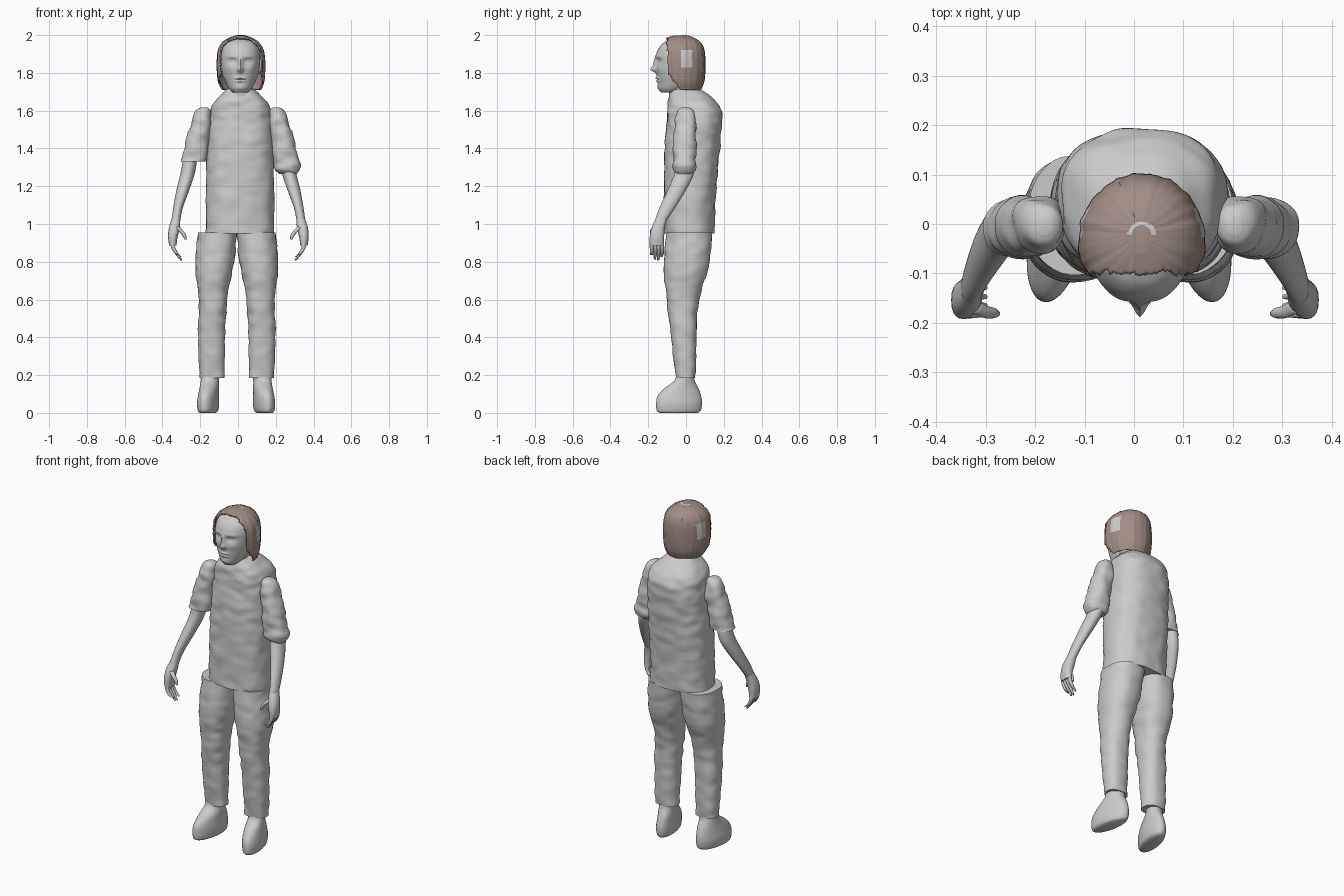
import bpy, bmesh, math
from mathutils import Vector, noise

cube = bpy.data.objects.get("Cube")
if cube:
    bpy.data.objects.remove(cube, do_unlink=True)


def material(name, rgb):
    m = bpy.data.materials.new(name)
    m.use_nodes = True
    m.diffuse_color = (*rgb, 1)
    bsdf = next(n for n in m.node_tree.nodes if n.type == 'BSDF_PRINCIPLED')
    bsdf.inputs["Base Color"].default_value = (*rgb, 1)
    return m


GREY = material("plain_grey", (0.6, 0.6, 0.6))
BROWN = material("hair_brown", (0.36, 0.27, 0.235))


def resample(rings, steps):
    """Catmull-Rom curve through the rings."""
    out = []
    for i in range(len(rings) - 1):
        a, b, c, d = (rings[max(0, min(len(rings) - 1, i + k))] for k in (-1, 0, 1, 2))
        for s in range(steps):
            t = s / steps
            out.append([0.5 * (2 * q + (r - p) * t + (2 * p - 5 * q + 4 * r - w) * t * t
                               + (3 * q - p - 3 * r + w) * t ** 3)
                        for p, q, r, w in zip(a, b, c, d)])
    return out + [list(rings[-1])]


def loft(name, rings, mats=(GREY,), n=32, steps=4, power=2.0, side=1, shift=0.0,
         bump=0.0, shape=None, edit=None, sharp=50):
    """Stack of closed rings; each ring is (z, x min, x max, y min, y max)."""
    bm = bmesh.new()
    loops = []
    for z, x0, x1, y0, y1 in resample(rings, steps):
        loop = []
        for k in range(n):
            a = 2 * math.pi * k / n
            c, s = math.cos(a), math.sin(a)
            d = Vector((math.copysign(abs(c) ** (2 / power), c),
                        math.copysign(abs(s) ** (2 / power), s), 0))
            p = Vector(((x0 + x1) / 2 + d.x * (x1 - x0) / 2,
                        (y0 + y1) / 2 + d.y * (y1 - y0) / 2, z))
            if bump:
                p += d * bump * noise.noise(Vector((p.x * 14, p.y * 14, p.z * 24)))
            if shape:
                p = shape(p, a)
            p.x = side * p.x + shift
            loop.append(bm.verts.new(p))
        loops.append(loop)
    for lo, hi in zip(loops, loops[1:]):
        for k in range(n):
            bm.faces.new((lo[k], lo[(k + 1) % n], hi[(k + 1) % n], hi[k]))
    bm.faces.new(loops[0])
    bm.faces.new(loops[-1])
    bmesh.ops.recalc_face_normals(bm, faces=bm.faces)
    if edit:
        edit(bm)
    mesh = bpy.data.meshes.new(name)
    bm.to_mesh(mesh)
    bm.free()
    ob = bpy.data.objects.new(name, mesh)
    bpy.context.collection.objects.link(ob)
    for m in mats:
        mesh.materials.append(m)
    bpy.ops.object.select_all(action='DESELECT')
    ob.select_set(True)
    bpy.context.view_layer.objects.active = ob
    bpy.ops.object.shade_smooth_by_angle(angle=math.radians(sharp))
    return ob


def rod(name, points, **kw):
    """Round limb from (x, y, z, radius) points."""
    return loft(name, [(z, x - r, x + r, y - r, y + r) for x, y, z, r in points], n=12, **kw)


# Shirt body and neck
loft("shirt", [(.95, -.17, .19, -.115, .15), (1.12, -.17, .19, -.115, .155),
               (1.3, -.167, .19, -.115, .17), (1.45, -.16, .187, -.11, .183),
               (1.56, -.15, .183, -.10, .193), (1.62, -.14, .17, -.10, .18),
               (1.66, -.115, .142, -.095, .15), (1.7, -.075, .10, -.08, .095),
               (1.72, -.05, .075, -.065, .065)],
     n=72, steps=8, power=2.5, bump=.007)
loft("neck", [(1.62, -.055, .08, -.09, .06), (1.74, -.05, .075, -.09, .055)])

# Face relief: (x offset, z, width, height, forward push)
RELIEF = [(0, 1.845, .013, .04, .018), (0, 1.818, .016, .014, .022),
          (.04, 1.862, .022, .014, -.013), (.045, 1.886, .032, .01, .005),
          (.042, 1.862, .012, .007, .006), (0, 1.772, .026, .007, .009),
          (0, 1.757, .022, .007, .008), (0, 1.765, .028, .003, -.005),
          (0, 1.722, .026, .016, .006), (.055, 1.82, .025, .02, .005)]


def face_shape(p, a):
    if p.y < -.05:
        for dx, z, w, h, push in RELIEF:
            x = abs(p.x - .012)
            p.y -= push * math.exp(-((x - dx) / w) ** 2 - ((p.z - z) / h) ** 2)
    return p


loft("head", [(1.695, -.025, .048, -.13, -.04), (1.715, -.047, .07, -.143, .0),
              (1.75, -.066, .09, -.149, .045), (1.79, -.082, .106, -.153, .07),
              (1.85, -.093, .117, -.156, .085), (1.91, -.09, .115, -.153, .085),
              (1.955, -.07, .095, -.125, .06), (1.98, -.03, .055, -.08, .02)],
     n=96, steps=10, power=2.15, shape=face_shape)

# Ears
for side, label in ((1, "left"), (-1, "right")):
    loft(label + "_ear", [(1.795, .097, .105, -.045, -.03), (1.82, .095, .112, -.05, -.015),
                          (1.86, .095, .122, -.05, .005), (1.88, .1, .115, -.035, .0)],
         n=16, side=side, shift=.012)


# Hair shell with an open front, uneven locks and a bare patch on each side
def lock_shape(p, a):
    lock = noise.noise(Vector((math.cos(a) * 9, math.sin(a) * 9, p.z * 3)))
    p.x += math.cos(a) * lock * .005
    p.y += math.sin(a) * lock * .005
    return p


def trim_hair(bm):
    gone = []
    for f in bm.faces:
        c = f.calc_center_median()
        ragged = .012 * noise.noise(Vector((c.x * 60, 0, c.z * 60)))
        if c.y < -.1 + max(0, 1.8 - c.z) * .8 + ragged or len(f.verts) > 4 and c.z < 1.8:
            gone.append(f)
        elif abs(c.x - .013) > .085 and -.03 < c.y < .035 and 1.83 < c.z < 1.92:
            f.material_index = 1
    bmesh.ops.delete(bm, geom=gone, context='FACES')


hair = loft("hair", [(1.71, -.085, .122, -.13, .08), (1.76, -.107, .139, -.165, .098),
                     (1.85, -.113, .144, -.175, .103), (1.92, -.107, .136, -.17, .098),
                     (1.96, -.086, .112, -.145, .08), (1.985, -.05, .077, -.105, .045),
                     (1.998, -.012, .038, -.06, .012)],
            mats=(BROWN, GREY), n=96, steps=8, shape=lock_shape, edit=trim_hair)
shell = hair.modifiers.new("thickness", 'SOLIDIFY')
shell.thickness = .008

# Thin half ring on the crown
bm = bmesh.new()
arc = [[bm.verts.new((.015 + r * math.cos(math.pi * k / 12),
                      -.022 + r * math.sin(math.pi * k / 12), 2.0 - (r - .02) * .3))
        for k in range(13)] for r in (.02, .03)]
for k in range(12):
    bm.faces.new((arc[0][k], arc[1][k], arc[1][k + 1], arc[0][k + 1]))
mesh = bpy.data.meshes.new("crown_patch")
bm.to_mesh(mesh)
bm.free()
mesh.materials.append(GREY)
bpy.context.collection.objects.link(bpy.data.objects.new("crown_patch", mesh))


# Toes point outward
def turn_out(p, a):
    p.x -= p.y * .16
    return p


for side, label in ((1, "left"), (-1, "right")):
    left = side == 1
    # Trouser leg and boot
    loft(label + "_trouser_leg",
         [(.185, .065, .195, -.055, .05), (.3, .062, .2, -.068, .053), (.42, .06, .204, -.08, .055),
          (.55, .052, .2, -.098, .062), (.65, .042, .205, -.108, .082),
          (.75, .022, .217, -.116, .115), (.85, .005, .214, -.112, .132),
          (.955, 0, .205, -.105, .14)],
         n=40, steps=6, power=2.3, side=side, shift=-.005 if left else -.008, bump=.006)
    loft(label + "_boot",
         [(0, .1, .18, -.14, .06), (.012, .088, .188, -.155, .078), (.05, .082, .193, -.158, .085),
          (.09, .083, .188, -.15, .08), (.13, .083, .183, -.115, .066),
          (.17, .085, .18, -.062, .046), (.21, .08, .18, -.05, .042)],
         n=40, side=side, shift=-.005 if left else -.015, shape=turn_out)

    # Sleeve, longer and tucked under on the left, flared and open on the right
    sleeve = [(1.618, .185, .215, -.02, .015), (1.6, .168, .24, -.048, .042),
              (1.54, .163, .268, -.06, .05), (1.43, .178, .3, -.062, .052),
              (1.33, .19, .322, -.068, .055)]
    if left:
        sleeve += [(1.285, .2, .327, -.064, .053), (1.265, .215, .312, -.048, .04)]
    loft(label + "_sleeve", sleeve, n=40, steps=6, power=2.4, side=side,
         shift=0 if left else .022, bump=.012)

    # Forearm and palm
    move = dict(side=side, shift=0 if left else .004)
    loft(label + "_forearm",
         [(1.4, .215, .285, -.04, .045), (1.28, .23, .306, -.058, .045),
          (1.18, .262, .33, -.097, .0), (1.08, .298, .348, -.143, -.062),
          (1.0, .312, .358, -.17, -.115)], **move)
    loft(label + "_palm",
         [(1.03, .31, .354, -.16, -.1), (.98, .312, .37, -.182, -.112),
          (.93, .324, .374, -.192, -.116), (.885, .33, .368, -.19, -.118)],
         n=20, power=2.4, **move)

    # Fingers and thumb
    for i, tip in enumerate((.835, .812, .808, .825)):
        y = -.181 + i * .018
        rod(f"{label}_finger_{i + 1}",
            [(.35, y, .91, .011), (.347, y, .875, .011), (.328, y, .842, .0095),
             (.305, y - .002, tip, .005)], **move)
    rod(label + "_thumb",
        [(.328, -.165, .985, .014), (.308, -.177, .965, .013), (.29, -.18, .942, .011),
         (.281, -.181, .918, .006)], **move)
